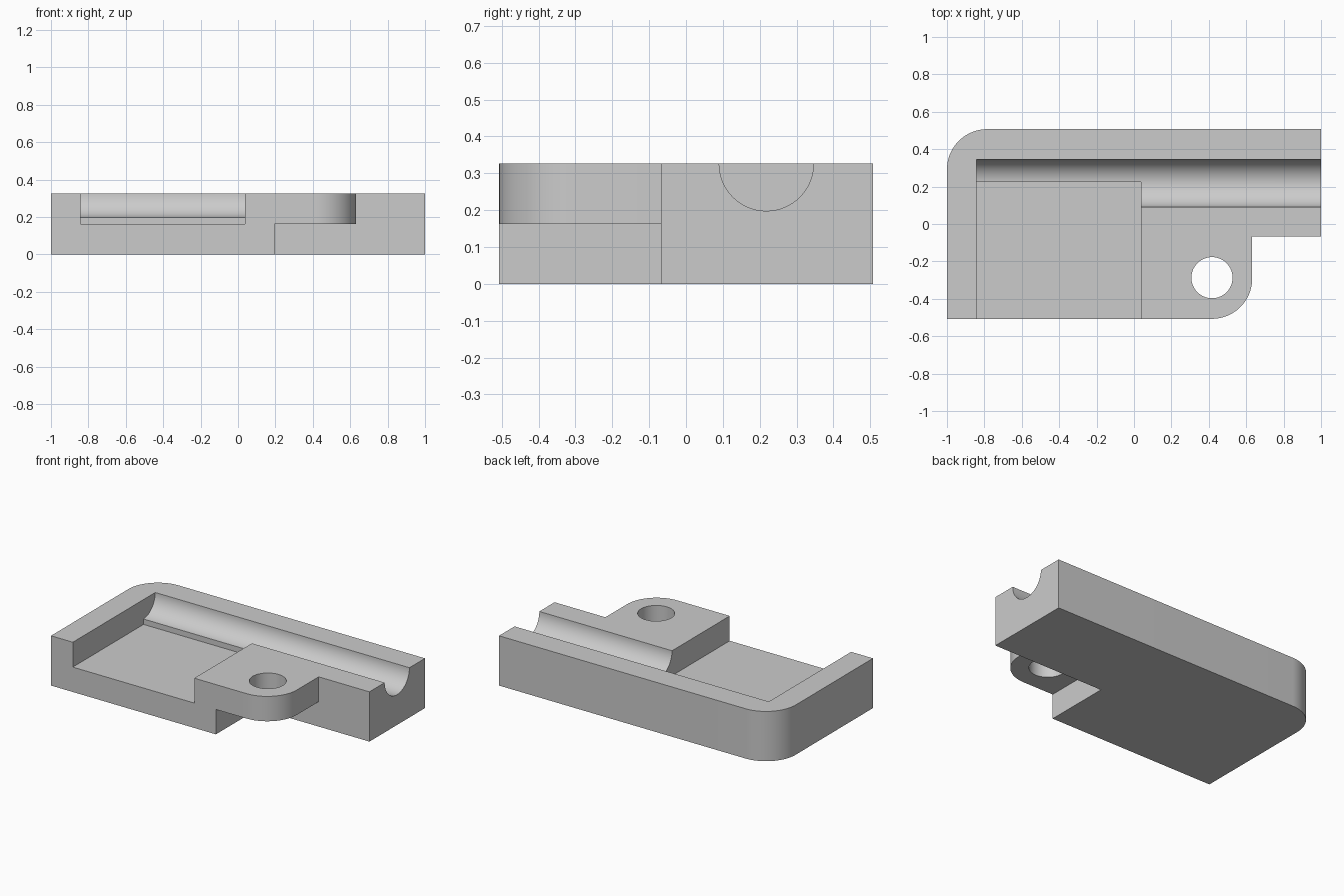
import bpy, bmesh, math
from mathutils import Matrix, Vector

cube = bpy.data.objects.get("Cube")
if cube:
    bpy.data.objects.remove(cube, do_unlink=True)

HEIGHT, FLOOR = 0.326, 0.163
FRONT, BACK, STEP = -0.507, 0.507, -0.068
EAR_X, LEG_X = 0.632, 0.195
POCKET_X, POCKET_END = -0.842, 0.038
RADIUS = 0.215

grey = bpy.data.materials.new("plain grey")
grey.use_nodes = True
grey.diffuse_color = (0.6, 0.6, 0.6, 1)
grey.node_tree.nodes["Principled BSDF"].inputs["Base Color"].default_value = (0.6, 0.6, 0.6, 1)


def add_object(name, bm):
    bmesh.ops.recalc_face_normals(bm, faces=bm.faces)
    mesh = bpy.data.meshes.new(name)
    bm.to_mesh(mesh)
    bm.free()
    mesh.materials.append(grey)
    obj = bpy.data.objects.new(name, mesh)
    bpy.context.collection.objects.link(obj)
    return obj


def arc(cx, cy, r, start, steps=20):
    """Quarter circle, counter-clockwise from the start angle in degrees."""
    angles = [math.radians(start + 90 * i / steps) for i in range(steps + 1)]
    return [(cx + r * math.cos(a), cy + r * math.sin(a)) for a in angles]


def prism(name, outline, height):
    bm = bmesh.new()
    face = bm.faces.new([bm.verts.new((x, y, 0)) for x, y in outline])
    top = bmesh.ops.extrude_face_region(bm, geom=[face])["geom"]
    bmesh.ops.translate(bm, vec=(0, 0, height),
                        verts=[v for v in top if isinstance(v, bmesh.types.BMVert)])
    return add_object(name, bm)


def box(name, low, high):
    low, high = Vector(low), Vector(high)
    bm = bmesh.new()
    size = Matrix.Diagonal(high - low).to_4x4()
    bmesh.ops.create_cube(bm, size=1, matrix=Matrix.Translation((low + high) / 2) @ size)
    return add_object(name, bm)


def cylinder(name, centre, radius, length, turn=0):
    bm = bmesh.new()
    matrix = Matrix.Translation(centre) @ Matrix.Rotation(turn, 4, "Y")
    bmesh.ops.create_cone(bm, cap_ends=True, segments=64, radius1=radius,
                          radius2=radius, depth=length, matrix=matrix)
    return add_object(name, bm)


def cut(target, cutter):
    cutter.hide_render = True
    mod = target.modifiers.new(cutter.name, "BOOLEAN")
    mod.operation, mod.solver, mod.object = "DIFFERENCE", "EXACT", cutter
    bpy.context.view_layer.objects.active = target
    bpy.ops.object.modifier_apply(modifier=mod.name)
    bpy.data.objects.remove(cutter, do_unlink=True)


# Plate outline with one rounded rear corner and a rounded ear
outline = [(-1, FRONT)]
outline += arc(EAR_X - RADIUS, FRONT + RADIUS, RADIUS, -90)
outline += [(EAR_X, STEP), (1, STEP), (1, BACK)]
outline += arc(RADIUS - 1, BACK - RADIUS, RADIUS, 90)
body = prism("housing_plate", outline, HEIGHT)

# Space under the ear
cut(body, box("ear_undercut", (LEG_X, -1, -1), (1.5, STEP, FLOOR)))

# Open-fronted pocket
cut(body, box("pocket", (POCKET_X, -1, FLOOR), (POCKET_END, 0.225, 1)))

# Half-round channel running out of the right-hand end
channel_end = 1.2
cut(body, cylinder("channel", ((POCKET_X + channel_end) / 2, 0.218, HEIGHT), 0.128,
                   channel_end - POCKET_X, math.pi / 2))

# Bolt hole through the ear
cut(body, cylinder("bolt_hole", (EAR_X - RADIUS, FRONT + RADIUS + 0.005, HEIGHT), 0.11, 1))

# Smooth the curves and keep the edges crisp
bpy.ops.object.select_all(action="DESELECT")
body.select_set(True)
bpy.context.view_layer.objects.active = body
bpy.ops.object.shade_smooth_by_angle(angle=math.radians(30))
